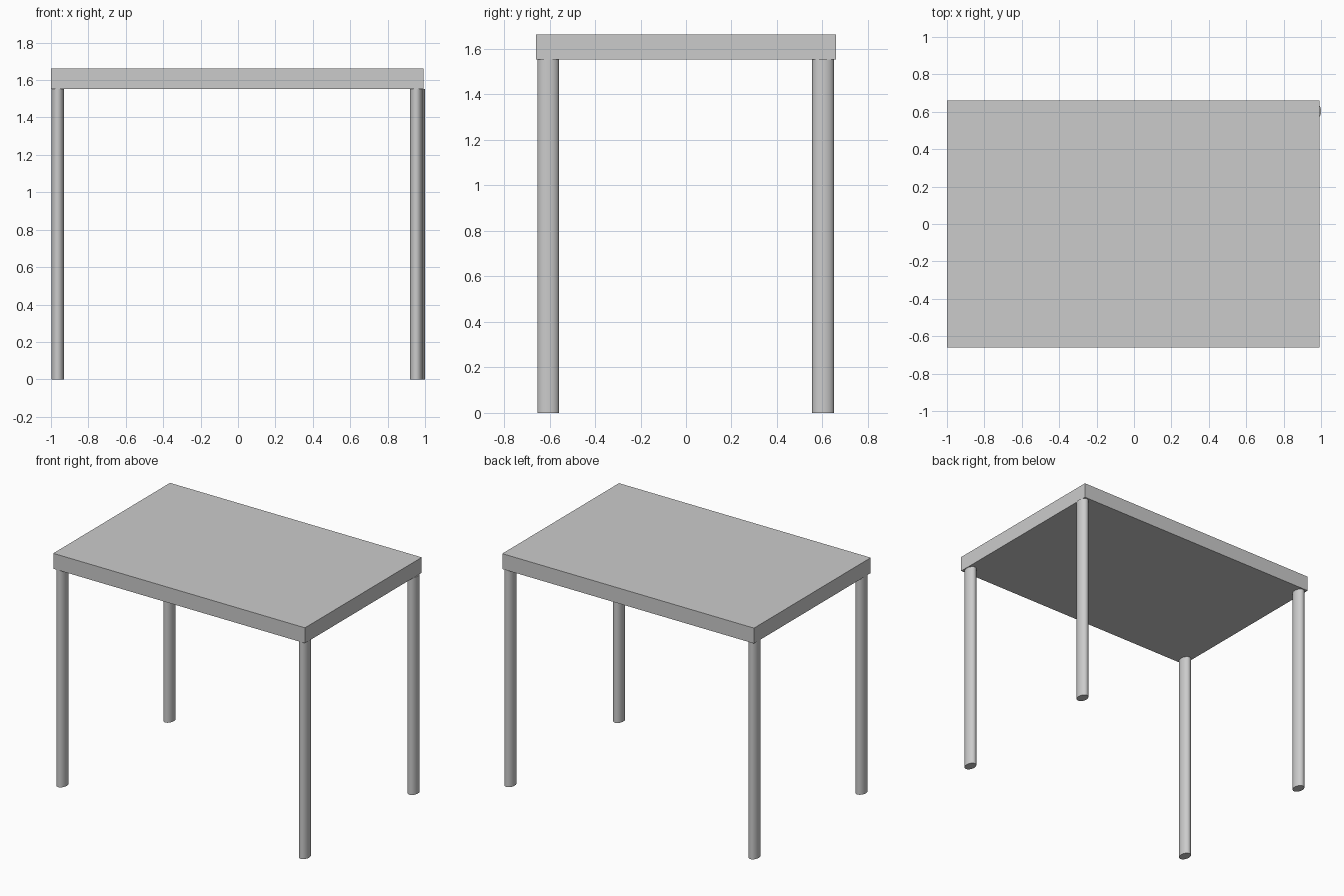
import bpy
from math import radians

if "Cube" in bpy.data.objects:
    bpy.data.objects.remove(bpy.data.objects["Cube"])

LEG_TOP, TABLE_TOP = 1.553, 1.663


def finish(name, scale):
    ob = bpy.context.object
    ob.name = name
    ob.scale = scale
    bpy.ops.object.transform_apply(location=False, rotation=False, scale=True)
    return ob


# Tabletop slab
bpy.ops.mesh.primitive_cube_add(size=1, location=(-0.004, 0, (LEG_TOP + TABLE_TOP) / 2))
finish("tabletop", (1.99, 1.318, TABLE_TOP - LEG_TOP))

# Oval legs; the back right one stands slightly proud of the top
legs = {
    "front_left_leg": (-0.964, -0.606),
    "back_left_leg": (-0.964, 0.603),
    "front_right_leg": (0.953, -0.606),
    "back_right_leg": (0.966, 0.603),
}
for name, (x, y) in legs.items():
    bpy.ops.mesh.primitive_cylinder_add(vertices=48, radius=1, depth=LEG_TOP,
                                        location=(x, y, LEG_TOP / 2))
    finish(name, (0.034, 0.048, 1))
    bpy.ops.object.shade_smooth_by_angle(angle=radians(30))
